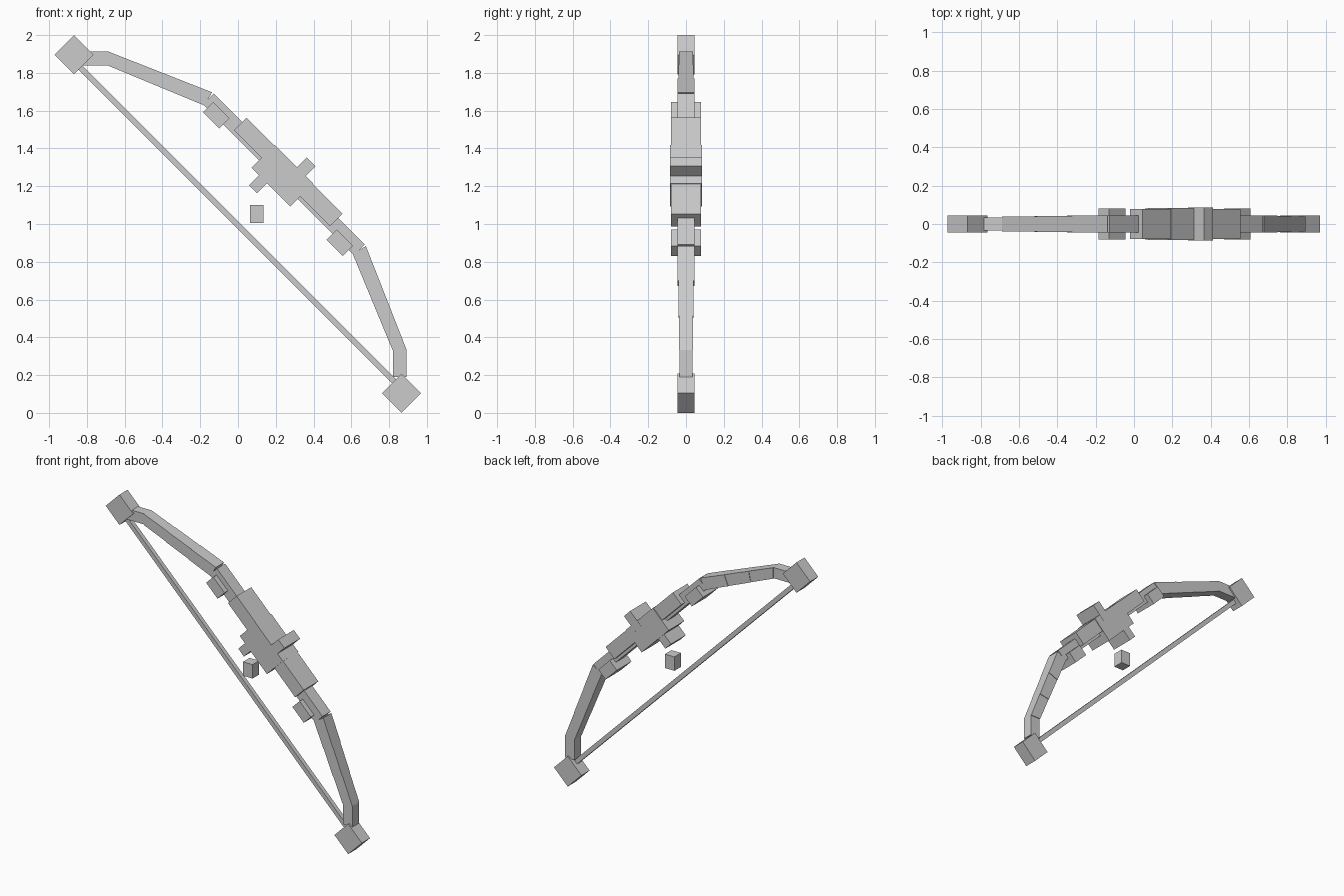
import bpy

if "Cube" in bpy.data.objects:
    bpy.data.objects.remove(bpy.data.objects["Cube"])

grey = bpy.data.materials.new("plain grey")
grey.diffuse_color = (0.6, 0.6, 0.6, 1)
grey.use_nodes = True
grey.node_tree.nodes["Principled BSDF"].inputs["Base Color"].default_value = grey.diffuse_color


def prism(name, pts, hy, y0=0.0):
    """Extrude an outline of (x, z) points to +-hy in y."""
    area = sum(a[0] * b[1] - b[0] * a[1] for a, b in zip(pts, pts[1:] + pts[:1]))
    if area < 0:
        pts = pts[::-1]
    n = len(pts)
    verts = [(x, y0 - hy, z) for x, z in pts] + [(x, y0 + hy, z) for x, z in pts]
    faces = [tuple(range(n)), tuple(range(2 * n - 1, n - 1, -1))]
    faces += [(i, i + n, (i + 1) % n + n, (i + 1) % n) for i in range(n)]
    me = bpy.data.meshes.new(name)
    me.from_pydata(verts, [], faces)
    me.materials.append(grey)
    ob = bpy.data.objects.new(name, me)
    bpy.context.collection.objects.link(ob)
    return ob


def diagonal(name, u0, u1, s0, s1, hy):
    """Box along the bow's diagonal: u = x - z, s = x + z."""
    corners = [(u0, s0), (u1, s0), (u1, s1), (u0, s1)]
    return prism(name, [((s + u) / 2, (s - u) / 2) for u, s in corners], hy)


def flip(pts):
    """Mirror an outline across the middle of the bow."""
    return [(z - 1.02, x + 1.02) for x, z in pts]


def lerp(a, b, t):
    return (a[0] + (b[0] - a[0]) * t, a[1] + (b[1] - a[1]) * t)


# Riser and grip
diagonal("riser_bar", -1.82, -0.22, 1.45, 1.563, 0.044)
diagonal("grip", -1.518, -0.50, 1.476, 1.608, 0.079)
diagonal("grip_core", -1.226, -0.815, 1.37, 1.612, 0.084)
diagonal("arrow_rest", -0.989, -0.895, 1.55, 1.717, 0.085)
diagonal("rear_peg", -1.148, -1.063, 1.264, 1.45, 0.08)

# Raised blocks at both ends of the riser
diagonal("upper_block", -1.778, -1.606, 1.407, 1.515, 0.08)
diagonal("lower_block", -0.448, -0.276, 1.385, 1.493, 0.08)

# Limbs in three slightly narrowing segments, then a straight tip
out_a, out_b = (-0.137, 1.697), (-0.687, 1.913)
in_a, in_b = (-0.18, 1.628), (-0.687, 1.838)
for side in ("upper", "lower"):
    turn = flip if side == "lower" else list
    for i, hy in enumerate((0.044, 0.041, 0.038)):
        t0, t1 = i / 3, (i + 1) / 3
        quad = [lerp(out_a, out_b, t0), lerp(out_a, out_b, t1),
                lerp(in_a, in_b, t1), lerp(in_a, in_b, t0)]
        prism(f"{side}_limb_{i + 1}", turn(quad), hy)
    tip = [(-0.687, 1.913), (-0.687, 1.84), (-0.83, 1.84), (-0.83, 1.913)]
    prism(f"{side}_tip", turn(tip), 0.034)

# End blocks
for name, x, z in (("upper_end", -0.868, 1.896), ("lower_end", 0.866, 0.104)):
    r = 0.104
    prism(name, [(x - r, z), (x, z - r), (x + r, z), (x, z + r)], 0.044)

# Bowstring and the loose nocking piece
diagonal("bowstring", -2.69, 0.66, 0.972, 1.014, 0.015)
prism("nocking_piece", [(0.063, 1.005), (0.135, 1.005), (0.135, 1.1), (0.063, 1.1)], 0.036)
